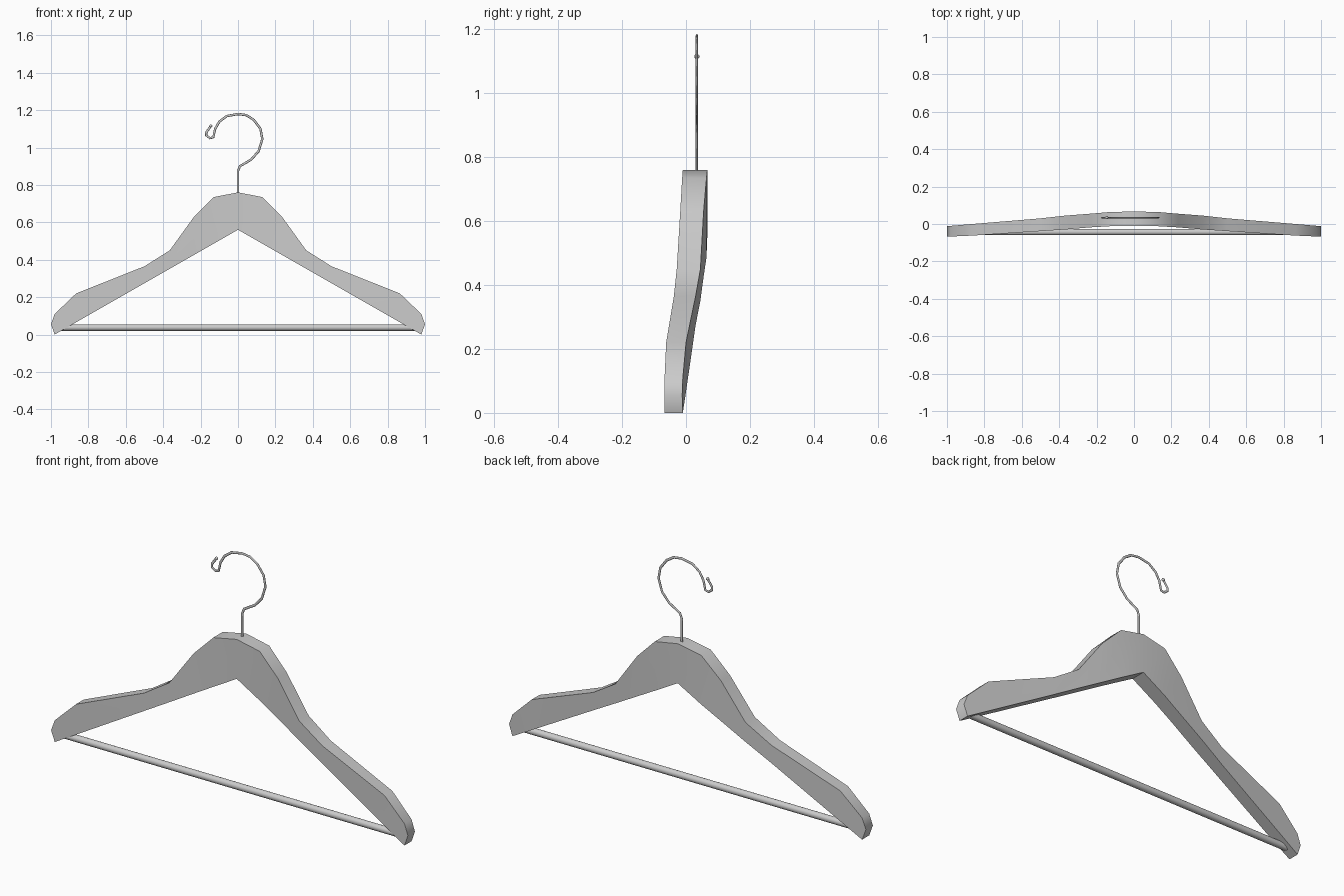
import bpy
import bmesh
from mathutils import Vector

if "Cube" in bpy.data.objects:
    bpy.data.objects.remove(bpy.data.objects["Cube"], do_unlink=True)

grey = bpy.data.materials.new("plain_grey")
grey.use_nodes = True
colour = (0.6, 0.6, 0.6, 1)
grey.diffuse_color = colour
grey.node_tree.nodes["Principled BSDF"].inputs["Base Color"].default_value = colour


def finish(obj, name, angle):
    obj.name = name
    obj.data.materials.append(grey)
    bpy.ops.object.select_all(action='DESELECT')
    obj.select_set(True)
    bpy.context.view_layer.objects.active = obj
    bpy.ops.object.shade_smooth_by_angle(angle=angle)


# Shoulder body: half sections (x, top z, front y, back y), mirrored
half = [(0, .76, -.01, .067), (.13, .735, -.012, .064), (.235, .63, -.018, .055),
        (.365, .45, -.029, .045), (.5, .365, -.038, .03), (.865, .22, -.062, 0),
        (.98, .11, -.067, -.01)]
TIP_X, TIP_Z = 1, .055


def underside(x):
    return .56 * (1 - x / .98)


def bridge(bm, a, b):
    for i in range(4):
        bm.faces.new((a[i], a[(i + 1) % 4], b[(i + 1) % 4], b[i]))


bm = bmesh.new()
stations = [(-1, s) for s in reversed(half[1:])] + [(1, s) for s in half]
rings = []
for side, (x, top, front, back) in stations:
    low = underside(x)
    rings.append([bm.verts.new((side * x, y, z)) for y, z in
                  ((front, low), (front, top), (back, top), (back, low))])
for a, b in zip(rings, rings[1:]):
    bridge(bm, a, b)

# Pointed ends of the shoulders
for side, ring in ((-1, rings[0]), (1, rings[-1])):
    fl, ft, bt, bl = ring
    tf, tb = [bm.verts.new((side * TIP_X, y, TIP_Z)) for y in (-.068, -.012)]
    for face in ((fl, ft, tf), (bl, bt, tb), (ft, bt, tb, tf), (fl, bl, tb, tf)):
        bm.faces.new(face)
bmesh.ops.recalc_face_normals(bm, faces=bm.faces)
mesh = bpy.data.meshes.new("shoulder_body")
bm.to_mesh(mesh)
bm.free()
body = bpy.data.objects.new("shoulder_body", mesh)
bpy.context.collection.objects.link(body)
finish(body, "shoulder_body", .75)

# Trouser rod
bpy.ops.mesh.primitive_cylinder_add(vertices=20, radius=.017, depth=1.9,
                                    location=(0, -.043, .037), rotation=(0, 1.5708, 0))
finish(bpy.context.object, "trouser_rod", .6)

# Wire hook with a curled end
path = [(0, .72), (0, .875), (.01, .9), (.07, .935), (.11, .98), (.13, 1.045),
        (.12, 1.1), (.085, 1.147), (.045, 1.173), (0, 1.179), (-.06, 1.168),
        (-.1, 1.138), (-.122, 1.1), (-.132, 1.055), (-.15, 1.05), (-.17, 1.065),
        (-.17, 1.08), (-.145, 1.115)]
curve = bpy.data.curves.new("hook", 'CURVE')
curve.dimensions = '3D'
curve.bevel_depth = .0065
curve.bevel_resolution = 2
curve.use_fill_caps = True
spline = curve.splines.new('POLY')
spline.points.add(len(path) - 1)
for point, (x, z) in zip(spline.points, path):
    point.co = (x, 0, z, 1)
hook = bpy.data.objects.new("hook", curve)
hook.location.y = .034
hook.scale.y = .6
bpy.context.collection.objects.link(hook)
bpy.ops.object.select_all(action='DESELECT')
hook.select_set(True)
bpy.context.view_layer.objects.active = hook
bpy.ops.object.convert(target='MESH')
finish(bpy.context.object, "hook", .9)

# Small bead on the hook's end
bpy.ops.mesh.primitive_uv_sphere_add(segments=12, ring_count=8, radius=.008,
                                     location=Vector((-.145, .034, 1.115)))
finish(bpy.context.object, "hook_bead", .9)
